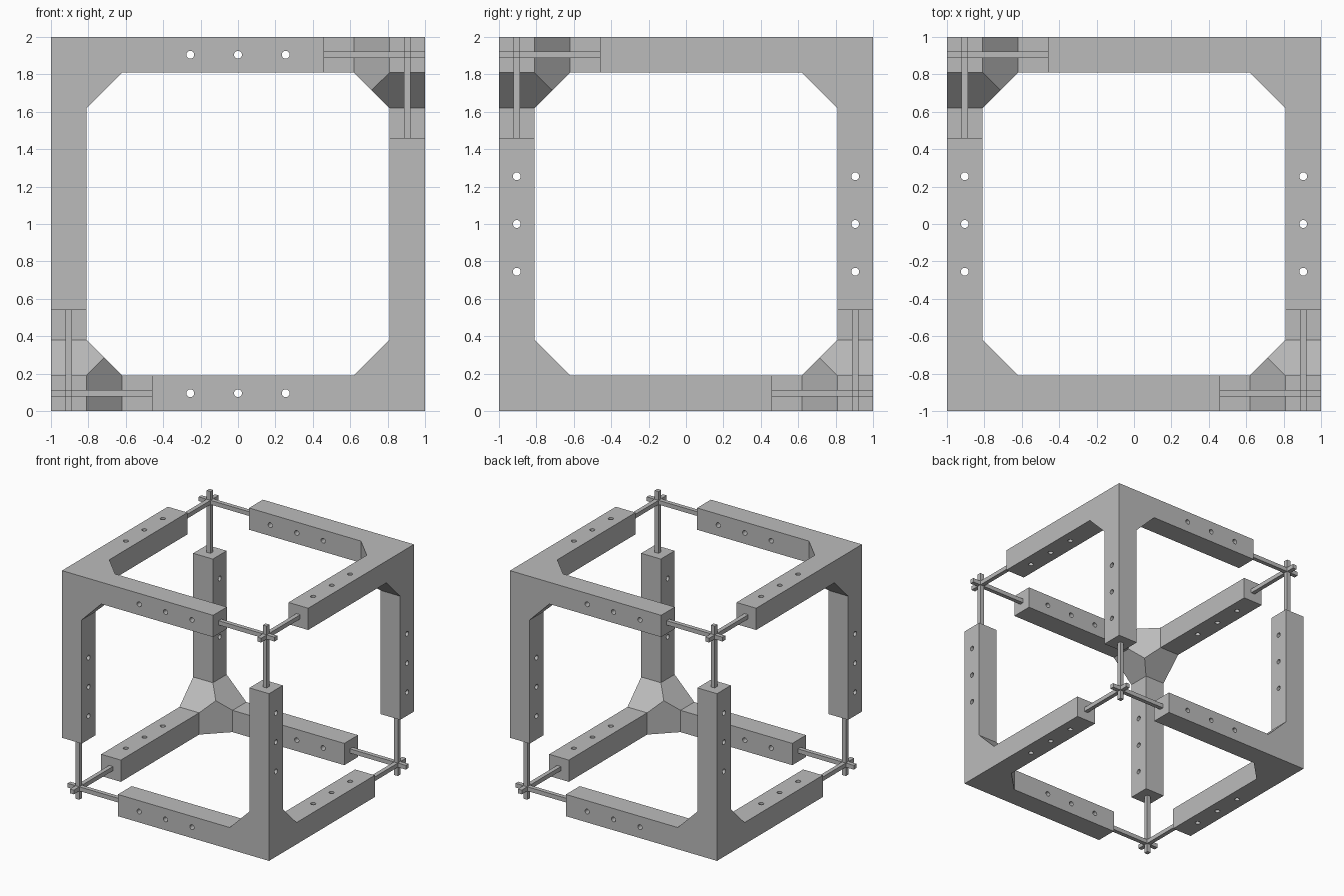
import bpy, bmesh, math
from itertools import product
from mathutils import Matrix, Vector

cube = bpy.data.objects.get("Cube")
if cube:
    bpy.data.objects.remove(cube, do_unlink=True)

BEAM = 0.19          # beam thickness
REACH = 1.46         # beam length from its corner
MID = BEAM / 2       # beam centre line
ROD = 0.037          # rod thickness
HOLE_RADIUS = 0.021
HOLE_STEP = 0.255

grey = bpy.data.materials.new("grey")
grey.use_nodes = True
grey.diffuse_color = (0.5, 0.5, 0.5, 1)
grey.node_tree.nodes["Principled BSDF"].inputs["Base Color"].default_value = grey.diffuse_color


def to_object(name, bm):
    bmesh.ops.recalc_face_normals(bm, faces=bm.faces)
    mesh = bpy.data.meshes.new(name)
    bm.to_mesh(mesh)
    bm.free()
    mesh.materials.append(grey)
    obj = bpy.data.objects.new(name, mesh)
    bpy.context.collection.objects.link(obj)
    return obj


def place(bm, corner):
    """Map distances measured inward from a corner to the frame."""
    for v in bm.verts:
        v.co = Vector([s * (1 - u) for s, u in zip(corner, v.co)]) + Vector((0, 0, 1))


def axis_point(axis, along, a, b):
    p = [0, 0, 0]
    p[axis], p[(axis + 1) % 3], p[(axis + 2) % 3] = along, a, b
    return Vector(p)


def corner_bracket(corner):
    # faceted node where three gussets meet
    bm = bmesh.new()
    bm.verts.new((0, 0, 0))
    bm.verts.new((1.5 * BEAM,) * 3)
    for axis in range(3):
        for a, b in product((0, BEAM), repeat=2):
            bm.verts.new(axis_point(axis, 2 * BEAM, a, b))
    bmesh.ops.convex_hull(bm, input=bm.verts)
    bmesh.ops.dissolve_limit(bm, angle_limit=0.02, verts=bm.verts, edges=bm.edges)
    # three beams pulled out of the node
    for axis in range(3):
        tips = [f for f in bm.faces if all(abs(v.co[axis] - 2 * BEAM) < 1e-4 for v in f.verts)]
        tip = bmesh.ops.extrude_discrete_faces(bm, faces=tips)["faces"][0]
        for v in tip.verts:
            v.co[axis] = REACH
    bmesh.ops.dissolve_limit(bm, angle_limit=0.02, verts=bm.verts, edges=bm.edges)
    place(bm, corner)
    return to_object("corner_bracket", bm)


def rod_joint(corner):
    # three thin rods crossing near the open corner
    bm = bmesh.new()
    length = 2 - REACH
    for axis in range(3):
        size = axis_point(axis, length, ROD, ROD)
        centre = axis_point(axis, length / 2, MID, MID)
        bmesh.ops.create_cube(bm, size=1,
                              matrix=Matrix.Translation(centre) @ Matrix.Diagonal((*size, 1)))
    place(bm, corner)
    return to_object("rod_joint", bm)


def hole_cutter():
    # x beams are drilled along y, y beams along z, z beams along x
    bm = bmesh.new()
    edge = 1 - MID
    for axis in range(3):
        drill = axis_point((axis + 1) % 3, 1, 0, 0)
        turn = drill.to_track_quat('Z', 'Y').to_matrix().to_4x4()
        for a, b, i in product((-edge, edge), (-edge, edge), (-1, 0, 1)):
            centre = axis_point(axis, i * HOLE_STEP, a, b) + Vector((0, 0, 1))
            bmesh.ops.create_cone(bm, cap_ends=True, segments=20, radius1=HOLE_RADIUS,
                                  radius2=HOLE_RADIUS, depth=2 * BEAM,
                                  matrix=Matrix.Translation(centre) @ turn)
    obj = to_object("hole_cutter", bm)
    obj.hide_render = True
    return obj


cutter = hole_cutter()
for corner in product((-1, 1), repeat=3):
    if math.prod(corner) < 0:
        rod_joint(corner)
        continue
    bracket = corner_bracket(corner)
    holes = bracket.modifiers.new("holes", 'BOOLEAN')
    holes.operation = 'DIFFERENCE'
    holes.solver = 'EXACT'
    holes.object = cutter
    bpy.ops.object.select_all(action='DESELECT')
    bracket.select_set(True)
    bpy.context.view_layer.objects.active = bracket
    bpy.ops.object.modifier_apply(modifier=holes.name)
    bpy.ops.object.shade_smooth_by_angle(angle=math.radians(30))

bpy.data.objects.remove(cutter, do_unlink=True)
